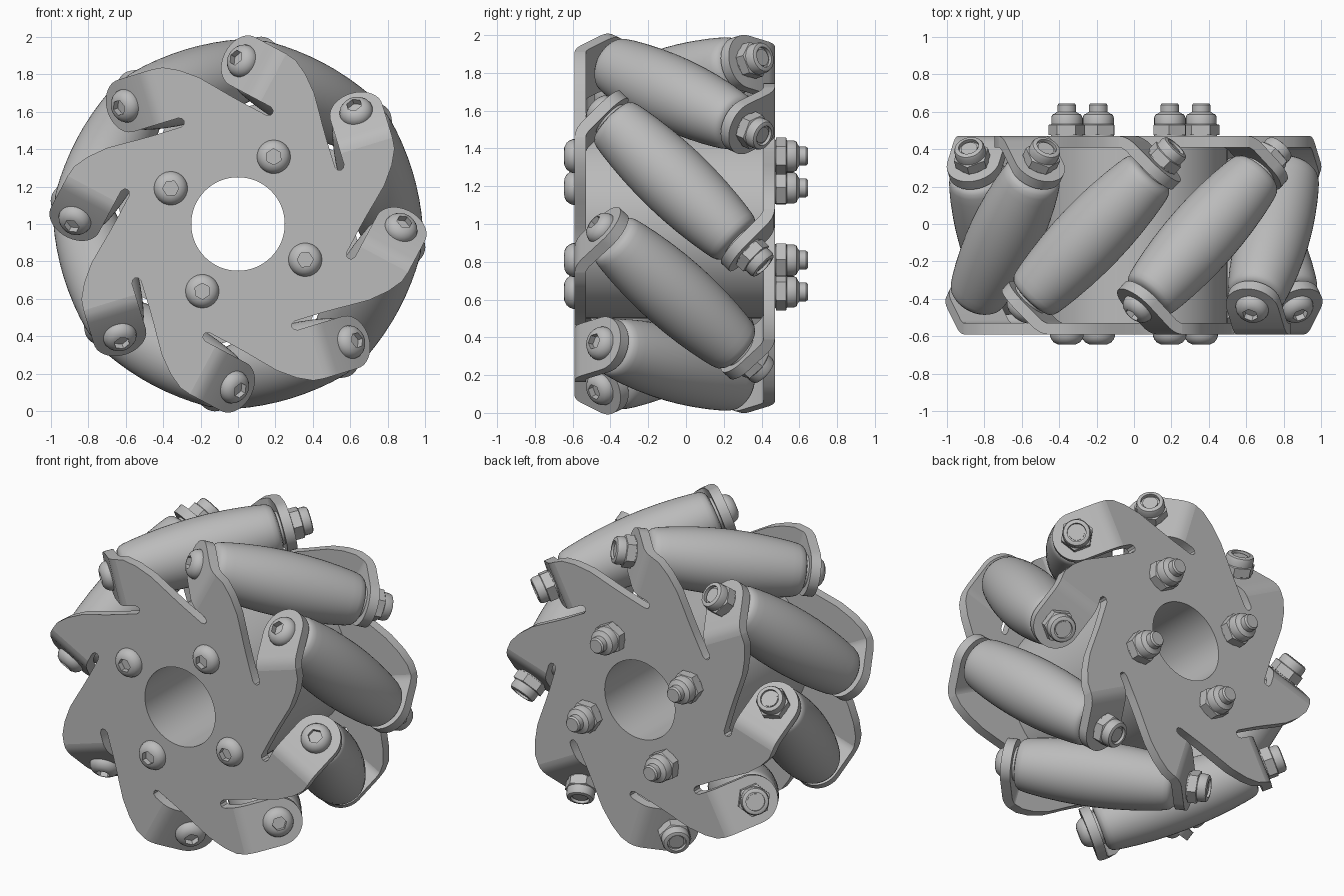
import bpy, bmesh, math
from mathutils import Matrix, Vector

cube = bpy.data.objects.get("Cube")
if cube:
    bpy.data.objects.remove(cube)

grey = bpy.data.materials.new("plain_grey")
grey.use_nodes = True
grey.diffuse_color = (0.5, 0.5, 0.5, 1)
grey.node_tree.nodes["Principled BSDF"].inputs["Base Color"].default_value = (0.5, 0.5, 0.5, 1)

COUNT = 8
MID_Y = -0.06          # middle of the wheel's width
FRONT, THICK = -0.59, 0.06
AXIS_R = 0.78          # distance of roller axes from the wheel axis
BORE, HUB_R = 0.25, 0.5
TAB_R, TAB_T = 0.145, 0.55
HEX = "hex"


def sector(k, count=COUNT):
    """Frame for one sector: x tangential, y along the wheel axis, z radial."""
    return Matrix.Translation((0, 0, 1)) @ Matrix.Rotation(math.radians(28) + k * math.tau / count, 4, 'Y')


FLIP = Matrix.Translation((0, 2 * MID_Y, 0)) @ Matrix.Diagonal((-1, -1, 1, 1))


def finish(name, bm, matrix, angle=35):
    bmesh.ops.recalc_face_normals(bm, faces=bm.faces)
    mesh = bpy.data.meshes.new(name)
    bm.to_mesh(mesh)
    bm.free()
    mesh.materials.append(grey)
    ob = bpy.data.objects.new(name, mesh)
    ob.matrix_world = matrix
    bpy.context.collection.objects.link(ob)
    bpy.ops.object.select_all(action='DESELECT')
    ob.select_set(True)
    bpy.context.view_layer.objects.active = ob
    bpy.ops.object.shade_smooth_by_angle(angle=math.radians(angle))
    return ob


def lathe(name, profile, matrix, sides=24, closed=False):
    """Turn (radius, height[, HEX]) points round z; HEX rings are six-sided."""
    bm = bmesh.new()
    rings = []
    for r, h, *flag in profile:
        ring = []
        for i in range(sides):
            a = math.tau * i / sides
            rr = r
            if flag:
                rr = r * math.cos(math.pi / 6) / math.cos(a % (math.pi / 3) - math.pi / 6)
            ring.append(bm.verts.new((rr * math.cos(a), rr * math.sin(a), h)))
        rings.append(ring)
    pairs = list(zip(rings, rings[1:]))
    if closed:
        pairs.append((rings[-1], rings[0]))
    else:
        bm.faces.new(rings[0])
        bm.faces.new(rings[-1])
    for lo, hi in pairs:
        for i in range(sides):
            j = (i + 1) % sides
            bm.faces.new((lo[i], lo[j], hi[j], hi[i]))
    return finish(name, bm, matrix)


def along(point, direction):
    return Matrix.Translation(point) @ Vector(direction).to_track_quat('Z', 'Y').to_matrix().to_4x4()


# Flat disc of each side plate: saw-tooth rim with relief slots
TOOTH = [(-.14, .585), (-.12, .595), (-.115, .61), (-.12, .625), (-.14, .635), (-.2, .635),
         (-.2, .925), (-.14, .918), (-.06, .878), (.03, .81), (.10, .735), (.15, .68), (.21, .617)]


def side_plate(name, extra):
    bm = bmesh.new()
    rim = []
    for k in range(COUNT):
        turn = Matrix.Rotation(k * math.tau / COUNT, 4, 'Y')
        rim += [bm.verts.new(turn @ Vector((a, FRONT, b))) for a, b in TOOTH]
    hole = [bm.verts.new((BORE * math.cos(t), FRONT, BORE * math.sin(t)))
            for t in (math.tau * i / 64 for i in range(64))]
    edges = [bm.edges.new((loop[i - 1], loop[i])) for loop in (rim, hole) for i in range(len(loop))]
    bmesh.ops.triangle_fill(bm, edges=edges, use_beauty=True)
    out = bmesh.ops.extrude_face_region(bm, geom=bm.faces[:])
    moved = [v for v in out["geom"] if isinstance(v, bmesh.types.BMVert)]
    bmesh.ops.translate(bm, verts=moved, vec=(0, THICK, 0))
    finish(name, bm, sector(0) @ extra, 30)


# Rounded ear bent square to the roller axis
def bent_tab(name, matrix):
    s = math.sqrt(0.5)
    ca, cy = -TAB_T * s, MID_Y - TAB_T * s
    path = [(-.2, FRONT, None), (-.225, FRONT + .004, None), (-.25, FRONT + .015, None), (-.275, FRONT + .032, None)]
    for i in range(13):
        d = TAB_R * math.sin(math.pi / 2 * i / 12)
        path.append((ca - d * s, cy + d * s, max(d, 0)))
    bm = bmesh.new()
    cols = []
    for i, (a, y, d) in enumerate(path):
        half = TAB_R if d is None else math.sqrt(max(TAB_R ** 2 - d ** 2, 1e-5))
        p, q = path[max(i - 1, 0)], path[min(i + 1, len(path) - 1)]
        n = Vector((-(q[1] - p[1]), q[0] - p[0])).normalized() * -THICK
        if i == 0:
            n = Vector((0, THICK))
        cols.append([bm.verts.new((x, yy, AXIS_R + sgn * half))
                     for x, yy in ((a, y), (a + n.x, y + n.y)) for sgn in (-1, 1)])
    for A, B in zip(cols, cols[1:]):
        for i, j in ((0, 1), (1, 3), (3, 2), (2, 0)):
            bm.faces.new((A[i], A[j], B[j], B[i]))
    for c in (cols[0], cols[-1]):
        bm.faces.new((c[0], c[1], c[3], c[2]))
    finish(name, bm, matrix, 30)


side_plate("front_plate", Matrix())
side_plate("back_plate", FLIP)

# Central hub between the plates
lathe("hub", [(BORE, FRONT + .01), (HUB_R, FRONT + .01), (HUB_R, .46), (BORE, .46)],
      along((0, 0, 1), (0, 1, 0)), 64, closed=True)

# Profiles of the roller and its hardware
half_roller = [(.195, 0), (.193, .1), (.187, .2), (.177, .3), (.166, .38), (.158, .425),
               (.15, .45), (.135, .467), (.11, .475), (.1, .475), (.1, .5)]
roller = [(r, -h) for r, h in half_roller[:0:-1]] + half_roller
head = [(.09, -.01), (.09, .008), (.084, .025), (.07, .043), (.05, .053), (.043, .055, HEX), (.043, .02, HEX)]
nut = [(.085, -.01), (.085, .005), (.098, .006, HEX), (.098, .06, HEX), (.083, .064), (.083, .1),
       (.077, .115), (.065, .12), (.055, .12), (.055, .1), (.045, .1), (.045, .108)]
hub_nut = nut[:8] + [(.05, .13), (.05, .165), (.042, .175)]

for k in range(COUNT):
    frame = sector(k)
    tag = str(k + 1)
    axis = Vector((1, 1, 0)).normalized()
    mid = Vector((0, MID_Y, AXIS_R))
    lathe("roller_" + tag, roller, frame @ along(mid, axis), 48)
    bent_tab("front_tab_" + tag, frame)
    bent_tab("back_tab_" + tag, frame @ FLIP)
    lathe("roller_bolt_head_" + tag, head, frame @ along(mid - axis * TAB_T, -axis))
    lathe("roller_nut_" + tag, nut, frame @ along(mid + axis * TAB_T, axis))

# Bolts that clamp the plates to the hub
for k in range(4):
    frame = sector(k, 4)
    lathe("hub_bolt_head_%d" % (k + 1), head, frame @ along((0, FRONT, .407), (0, -1, 0)))
    lathe("hub_nut_%d" % (k + 1), hub_nut, frame @ along((0, .47, .407), (0, 1, 0)))
